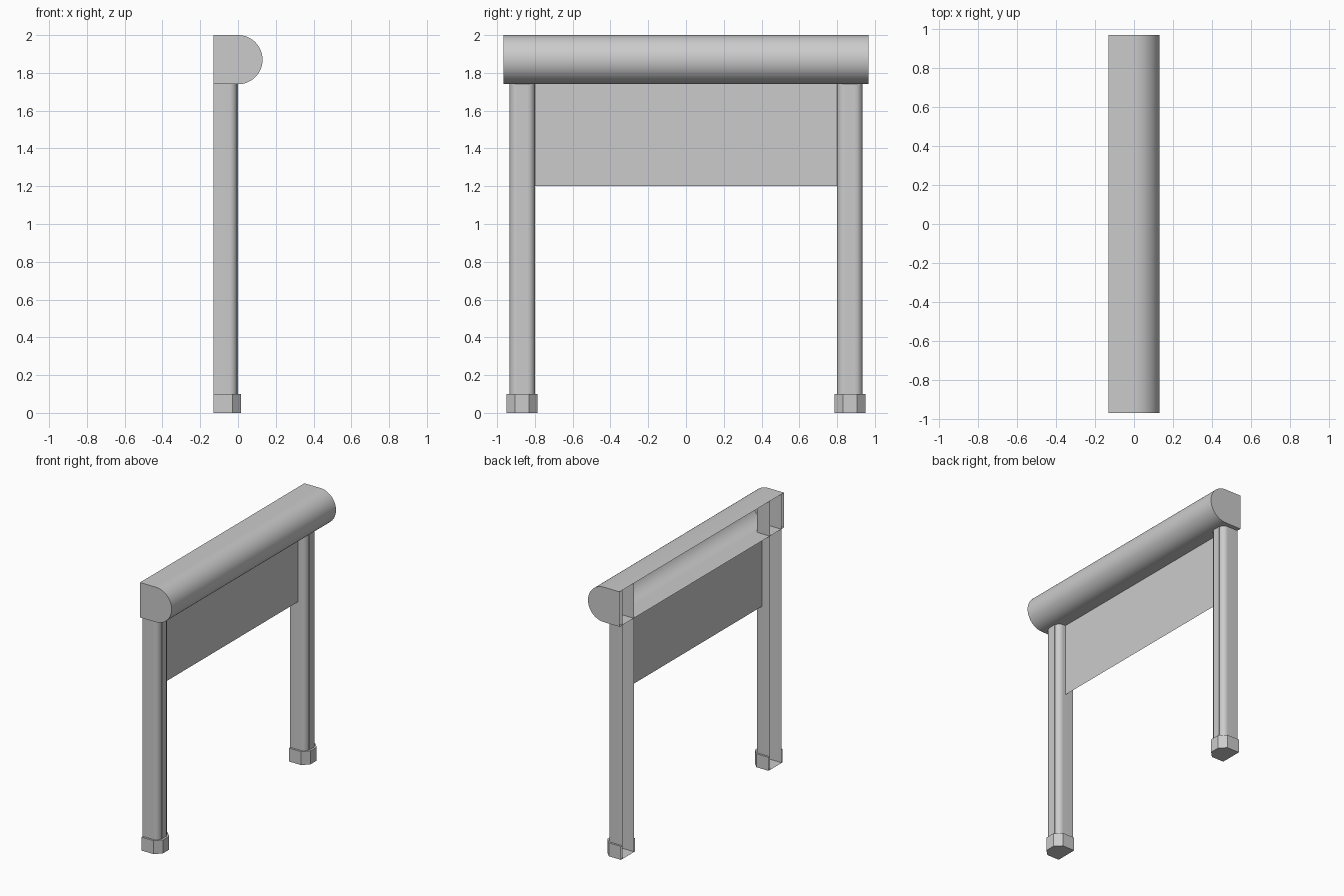
import bpy, bmesh, math

if "Cube" in bpy.data.objects:
    bpy.data.objects.remove(bpy.data.objects["Cube"])

BACK = -0.13


def make_object(name, verts, faces, smooth=False):
    mesh = bpy.data.meshes.new(name)
    mesh.from_pydata(verts, [], faces)
    bm = bmesh.new()
    bm.from_mesh(mesh)
    bmesh.ops.recalc_face_normals(bm, faces=bm.faces)
    bm.to_mesh(mesh)
    bm.free()
    obj = bpy.data.objects.new(name, mesh)
    bpy.context.collection.objects.link(obj)
    if smooth:
        bpy.ops.object.select_all(action='DESELECT')
        obj.select_set(True)
        bpy.context.view_layer.objects.active = obj
        bpy.ops.object.shade_smooth_by_angle(angle=math.radians(30))
    return obj


def sweep(profile, place, a, b, cap_a=False, cap_b=False):
    """Extrude an open profile from a to b, leaving the back side open."""
    n = len(profile)
    verts = [place(p, a) for p in profile] + [place(p, b) for p in profile]
    faces = [(i, i + 1, n + i + 1, n + i) for i in range(n - 1)]
    if cap_a:
        faces.append(tuple(range(n)))
    if cap_b:
        faces.append(tuple(range(n, 2 * n)))
    return verts, faces


def arc(cx, cy, r, start, end, steps):
    return [(cx + r * math.cos(math.radians(start + (end - start) * i / steps)),
             cy + r * math.sin(math.radians(start + (end - start) * i / steps)))
            for i in range(steps + 1)]


# Housing: flat top and bottom, half-round front, open back, closed ends
profile = [(BACK, 1.74)] + arc(0, 1.87, 0.13, -90, 90, 32) + [(BACK, 2.0)]
make_object("housing", *sweep(profile, lambda p, t: (p[0], t, p[1]),
                              -0.966, 0.966, True, True), smooth=True)

# Screen panel hanging between the rails
make_object("screen", [(-0.065, -0.8, 1.2), (-0.065, 0.8, 1.2),
                       (-0.065, 0.8, 1.74), (-0.065, -0.8, 1.74)], [(0, 1, 2, 3)])

# Guide rail section: rounded front corners with a slightly raised centre strip
r, half = 0.04, 0.0675
rail = ([(BACK, -half)] + arc(-r - 0.004, -half + r, r, -90, 0, 8)
        + [(0, -half + r), (0, half - r)]
        + arc(-r - 0.004, half - r, r, 0, 90, 8) + [(BACK, half)])

# Foot section: chamfered front corners
foot = [(BACK, -0.082), (-0.03, -0.082), (0.015, -0.037),
        (0.015, 0.037), (-0.03, 0.082), (BACK, 0.082)]

for side, s in (("left", -1), ("right", 1)):
    cy = 0.867 * s

    def upright(p, t):
        return (p[0], p[1] + cy, t)

    # Guide rail, running up inside the housing
    make_object(side + "_guide_rail", *sweep(rail, upright, 0.004, 1.998), smooth=True)

    # Foot with closed bottom and a rim around the rail
    verts, faces = sweep(foot, upright, 0.0, 0.1, cap_a=True)
    n, m = len(foot), len(verts)
    inner = [(BACK, -half), (-0.03, -half), (-0.004, -0.03),
             (-0.004, 0.03), (-0.03, half), (BACK, half)]
    verts += [upright(p, 0.1) for p in inner]
    faces += [(n + i, n + i + 1, m + i + 1, m + i) for i in range(n - 1)]
    make_object(side + "_foot", verts, faces)
